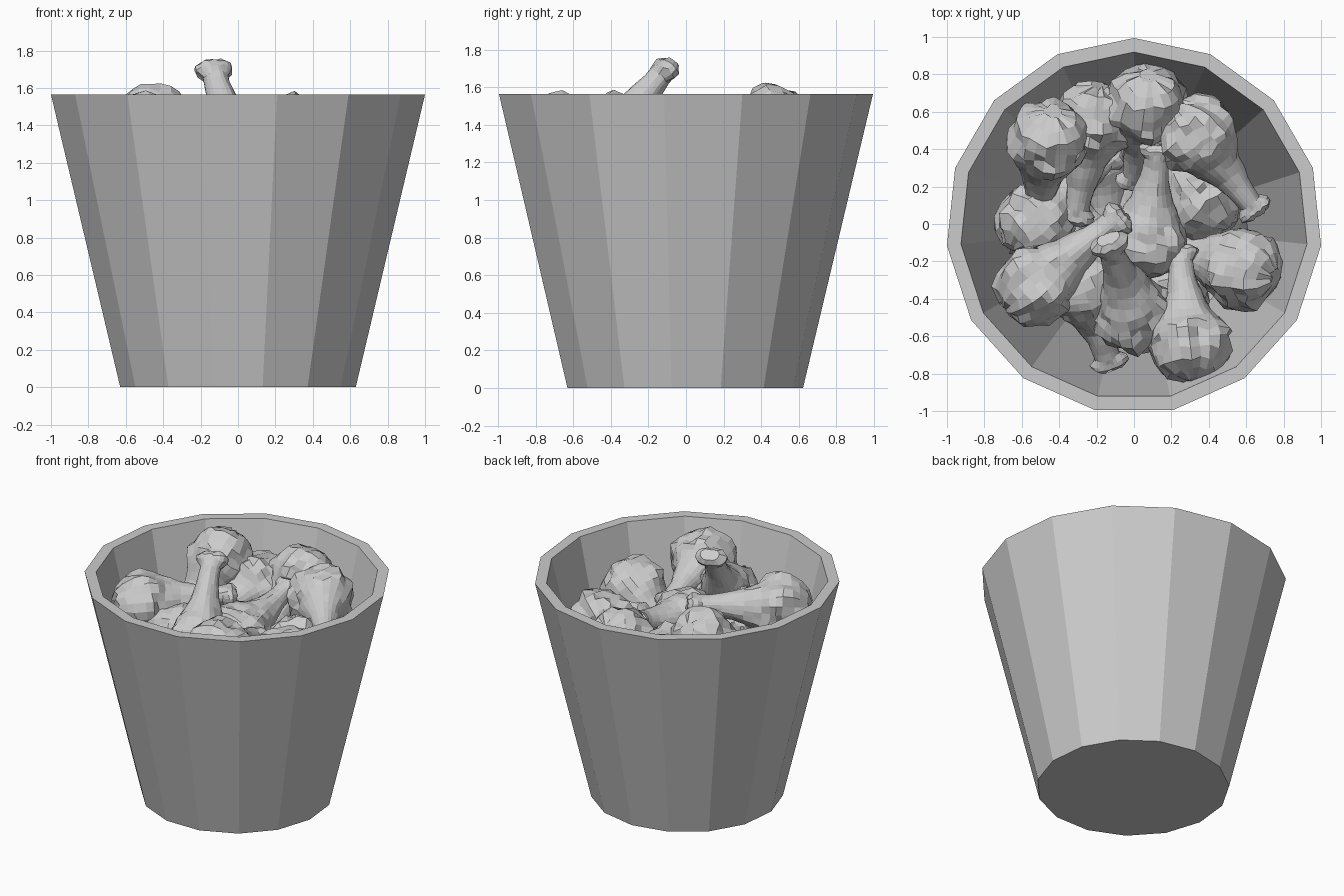
import bpy
import bmesh
import math
import random
from mathutils import Vector, noise

random.seed(7)
if "Cube" in bpy.data.objects:
    bpy.data.objects.remove(bpy.data.objects["Cube"], do_unlink=True)

grey = bpy.data.materials.new("plain_grey")
grey.use_nodes = True
grey.diffuse_color = (0.6, 0.6, 0.6, 1)
grey.node_tree.nodes["Principled BSDF"].inputs["Base Color"].default_value = (0.6, 0.6, 0.6, 1)


def lathe(name, profile, sides, shape=None):
    """Flat-shaded turned form with closed ends; shape may move each point."""
    bm = bmesh.new()
    rings = []
    for r, z in profile:
        ring = []
        for i in range(sides):
            a = math.pi / 2 + 2 * math.pi * i / sides
            p = Vector((r * math.cos(a), r * math.sin(a), z))
            ring.append(bm.verts.new(shape(p, a) if shape else p))
        rings.append(ring)
    for low, high in zip(rings, rings[1:]):
        for i in range(sides):
            j = (i + 1) % sides
            bm.faces.new((low[i], low[j], high[j], high[i]))
    bm.faces.new(rings[0][::-1])
    bm.faces.new(rings[-1])
    bmesh.ops.recalc_face_normals(bm, faces=bm.faces)
    mesh = bpy.data.meshes.new(name)
    bm.to_mesh(mesh)
    bm.free()
    mesh.materials.append(grey)
    obj = bpy.data.objects.new(name, mesh)
    bpy.context.collection.objects.link(obj)
    return obj


# Tapered bucket with a thick rim and a floor
bucket = lathe("bucket", [(0.633, 0), (1.0055, 1.565), (0.93, 1.565), (0.58, 0.07)], 15)
bucket.location.y = -0.011

# Drumstick outline: meaty bulb, thin shank, knobbed bone end
OUTLINE = [(0.05, -0.2), (0.13, -0.17), (0.18, -0.12), (0.205, -0.06), (0.215, 0),
           (0.21, 0.05), (0.19, 0.1), (0.165, 0.15), (0.14, 0.2), (0.115, 0.26),
           (0.095, 0.33), (0.078, 0.41), (0.068, 0.49), (0.066, 0.54), (0.08, 0.58),
           (0.082, 0.61), (0.05, 0.64)]


def drumstick(name, bulb, tip):
    bulb, tip = Vector(bulb), Vector(tip)
    axis = tip - bulb
    stretch = axis.length / 0.64
    offset = Vector([random.uniform(0, 50) for _ in range(3)])

    def crumbly(p, a):
        # Coarse lumps and fine crust on the bulb, fading along the shank
        meat = 1 if p.z < 0.15 else 0.5
        swell = 1 + meat * (0.22 * noise.noise(p * 9 + offset) + random.uniform(-0.07, 0.07))
        if p.z > 0.55:
            swell *= 1 + 0.25 * math.cos(2 * a)
        z = p.z * (stretch if p.z > 0 else 1) + meat * random.uniform(-0.015, 0.015)
        return Vector((p.x * swell, p.y * swell, z))

    obj = lathe(name, OUTLINE, 22, crumbly)
    obj.rotation_mode = "QUATERNION"
    obj.rotation_quaternion = axis.to_track_quat("Z", "Y")
    obj.location = bulb


# Upper layer of the pile: bulb centre and bone tip of each piece
PIECES = [
    ((-0.46, 0.45, 1.4), (-0.53, 0.0, 1.0)),
    ((0.06, 0.64, 1.33), (0.0, 0.2, 0.95)),
    ((0.34, 0.47, 1.33), (0.67, 0.05, 1.25)),
    ((0.58, -0.24, 1.23), (0.05, -0.1, 0.95)),
    ((0.3, -0.64, 1.36), (0.24, -0.12, 1.25)),
    ((-0.53, -0.33, 1.36), (-0.05, 0.06, 1.4)),
    ((0.0, -0.48, 1.24), (-0.14, -0.08, 1.73)),
    ((-0.27, -0.34, 1.2), (-0.12, -0.77, 1.0)),
    ((-0.22, 0.55, 1.25), (-0.32, 0.0, 1.1)),
    ((0.38, 0.13, 1.1), (0.05, 0.5, 1.0)),
    ((-0.52, 0.0, 1.05), (-0.1, 0.4, 0.9)),
    ((0.07, -0.08, 1.2), (0.13, 0.43, 1.38)),
]
for n, (bulb, tip) in enumerate(PIECES):
    drumstick(f"drumstick_{n + 1}", bulb, tip)

# Lower layers: rings of pieces pointing inward across the bucket
for level, (radius, height) in enumerate([(0.4, 0.75), (0.3, 0.4)]):
    for k in range(6):
        a = 2 * math.pi * (k + 0.5 * level) / 6
        side = Vector((math.cos(a), math.sin(a), 0))
        across = Vector((-side.y, side.x, 0))
        bulb = side * radius + Vector((0, 0, height))
        drumstick(f"lower_drumstick_{level}_{k}", bulb, bulb - side * 0.6 + across * 0.2)
